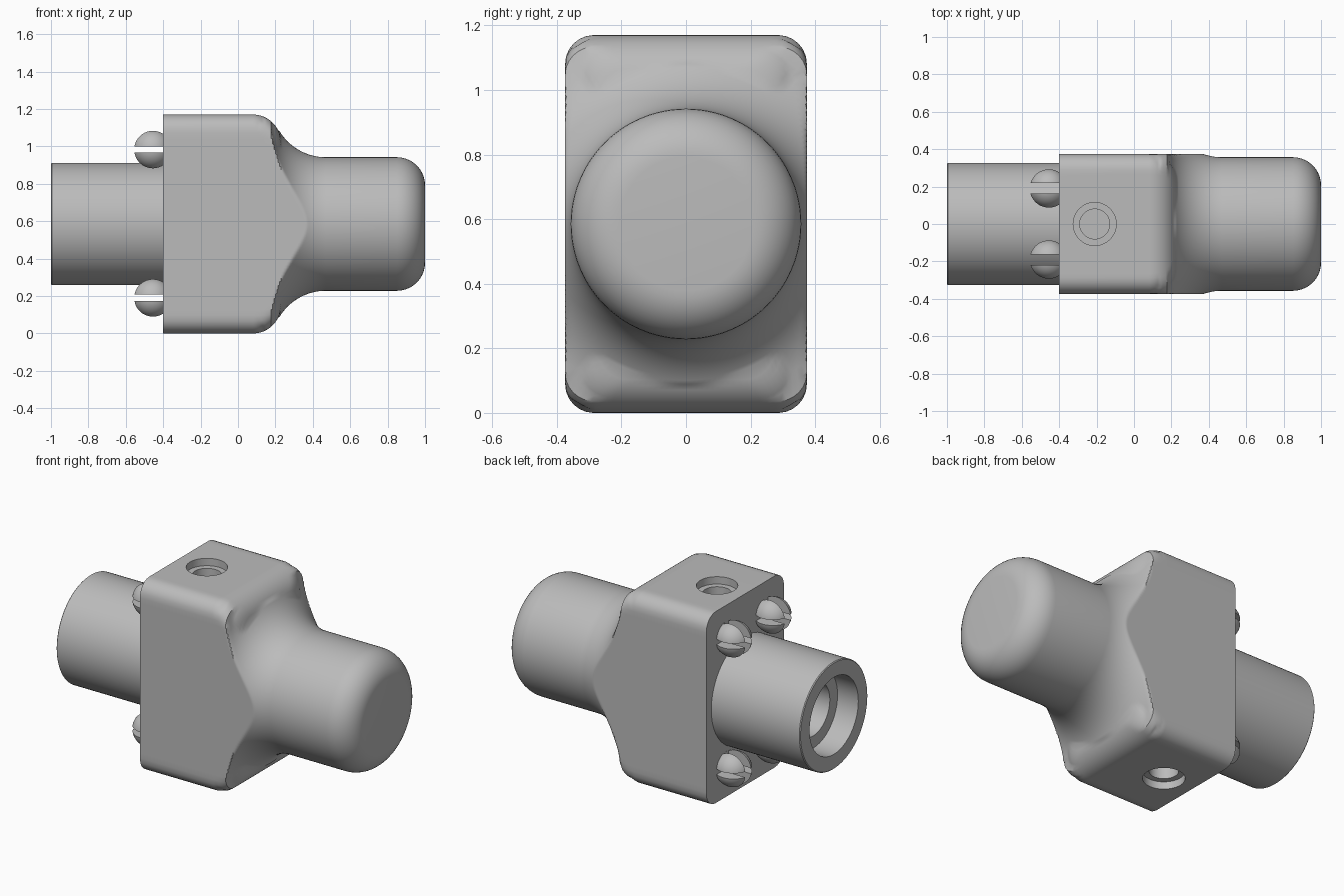
import bpy, bmesh, math
from mathutils import Matrix, Vector

cube = bpy.data.objects.get("Cube")
if cube:
    bpy.data.objects.remove(cube, do_unlink=True)

grey = bpy.data.materials.new("plain grey")
grey.use_nodes = True
grey.diffuse_color = (0.5, 0.5, 0.5, 1)
grey.node_tree.nodes["Principled BSDF"].inputs["Base Color"].default_value = (0.5, 0.5, 0.5, 1)

MID = 0.585            # height of the main axis
HALF_W, HALF_H = 0.375, 0.585
NOSE_R, FLARE_R, ROUND_R = 0.357, 0.29, 0.15
FLARE_X, ROUND_X = 0.47, 0.08


def finish(name, bm):
    bmesh.ops.recalc_face_normals(bm, faces=bm.faces)
    mesh = bpy.data.meshes.new(name)
    bm.to_mesh(mesh)
    bm.free()
    mesh.materials.append(grey)
    ob = bpy.data.objects.new(name, mesh)
    bpy.context.collection.objects.link(ob)
    return ob


def activate(ob):
    bpy.ops.object.select_all(action='DESELECT')
    ob.select_set(True)
    bpy.context.view_layer.objects.active = ob


def smooth(ob):
    activate(ob)
    bpy.ops.object.shade_smooth_by_angle(angle=math.radians(32))


def cut(ob, cutter):
    cutter.hide_render = True
    mod = ob.modifiers.new("cut", 'BOOLEAN')
    mod.operation = 'DIFFERENCE'
    mod.solver = 'EXACT'
    mod.object = cutter
    activate(ob)
    bpy.ops.object.modifier_apply(modifier=mod.name)
    bpy.data.objects.remove(cutter, do_unlink=True)


def skin(bm, rings):
    """Join equal rings of points into a closed solid."""
    loops = [[bm.verts.new(p) for p in ring] for ring in rings]
    n = len(loops[0])
    for a, b in zip(loops, loops[1:]):
        for i in range(n):
            j = (i + 1) % n
            bm.faces.new((a[i], a[j], b[j], b[i]))
    bm.faces.new(loops[0])
    bm.faces.new(loops[-1])


def lathe(name, profile, matrix, n=64):
    """Solid of revolution about local z from (radius, z) pairs."""
    bm = bmesh.new()
    turn = [math.tau * i / n for i in range(n)]
    skin(bm, [[(r * math.cos(t), r * math.sin(t), z) for t in turn] for r, z in profile])
    bm.transform(matrix)
    return finish(name, bm)


def rounded_rect(t, w, h, r=0.09):
    """Distance from centre to a rounded rectangle along angle t."""
    c, s = abs(math.cos(t)), abs(math.sin(t))
    d = min(w / max(c, 1e-6), h / max(s, 1e-6))
    if d * c > w - r and d * s > h - r:
        a, b = w - r, h - r
        along = a * c + b * s
        d = along + math.sqrt(max(0, along ** 2 - a * a - b * b + r * r))
    return d


def section(x, t):
    """Radius of the housing: rounded block blending through a flare to the nose."""
    if x <= ROUND_X:
        return rounded_rect(t, HALF_W, HALF_H)
    end = ROUND_X + ROUND_R
    block = 0
    h = HALF_H
    if x <= end:
        inset = ROUND_R - math.sqrt(max(0, ROUND_R ** 2 - (x - ROUND_X) ** 2))
        block = rounded_rect(t, HALF_W - inset, HALF_H - inset)
        if x < 0.215:
            h = HALF_H - inset
    dx = min(FLARE_R, max(0, FLARE_X - x))
    flare = NOSE_R + FLARE_R - math.sqrt(FLARE_R ** 2 - dx ** 2)
    nose_start = 1 - ROUND_R
    if x > nose_start:
        flare = NOSE_R - ROUND_R + math.sqrt(max(0, ROUND_R ** 2 - (x - nose_start) ** 2))
    return max(block, min(flare, rounded_rect(t, HALF_W, h)))


# Housing with rounded nose
steps = 52
stations = [-0.4] + [ROUND_X + (FLARE_X - ROUND_X) * i / steps for i in range(steps + 1)]
stations += [1 - ROUND_R + ROUND_R * math.sin(math.pi / 2 * i / 10) for i in range(11)]
angles = [math.tau * i / 192 for i in range(192)]
bm = bmesh.new()
rings = []
for x in stations:
    radii = [section(x, t) for t in angles]
    rings.append([(x, r * math.cos(t), MID + r * math.sin(t)) for r, t in zip(radii, angles)])
skin(bm, rings)
housing = finish("housing", bm)

# Stepped holes in the top and the bottom
hole = [(0.08, -0.16), (0.08, -0.045), (0.115, -0.045), (0.115, 0.05)]
for z, turn in ((2 * HALF_H, 0), (0, math.pi)):
    place = Matrix.Translation((-0.21, 0, z)) @ Matrix.Rotation(turn, 4, 'X')
    cut(housing, lathe("hole_cutter", hole, place, 48))
smooth(housing)

# Hollow tube with a stepped bore, pointing to -x
along_x = Matrix.Translation((0, 0, MID)) @ Matrix.Rotation(math.pi / 2, 4, 'Y')
tube = lathe("tube", [
    (0.16, -0.42), (0.16, -0.86), (0.235, -0.86), (0.235, -1),
    (0.322, -1), (0.327, -0.995), (0.327, -0.39)], along_x, 96)
smooth(tube)

# Round-headed screws with crossed slots
bm = bmesh.new()
bmesh.ops.create_uvsphere(bm, u_segments=40, v_segments=24, radius=0.104)
screw = finish("screw_1", bm)
for size in ((0.108, 0.4, 0.034), (0.108, 0.056, 0.4)):
    bm = bmesh.new()
    bmesh.ops.create_cube(bm, size=1)
    bm.transform(Matrix.Translation((0.001, 0, 0)) @ Matrix.Diagonal((*size, 1)))
    bmesh.ops.translate(bm, verts=bm.verts, vec=Vector((-0.0, 0, 0)))
    for v in bm.verts:
        v.co.x = 0.053 if v.co.x > 0 else -0.2
    cut(screw, finish("slot_cutter", bm))
smooth(screw)
places = [(y, z) for y in (-0.19, 0.19) for z in (0.19, 0.983)]
for i, (y, z) in enumerate(places):
    ob = screw
    if i:
        ob = screw.copy()
        ob.name = f"screw_{i + 1}"
        bpy.context.collection.objects.link(ob)
    ob.location = (-0.455, y, z)
